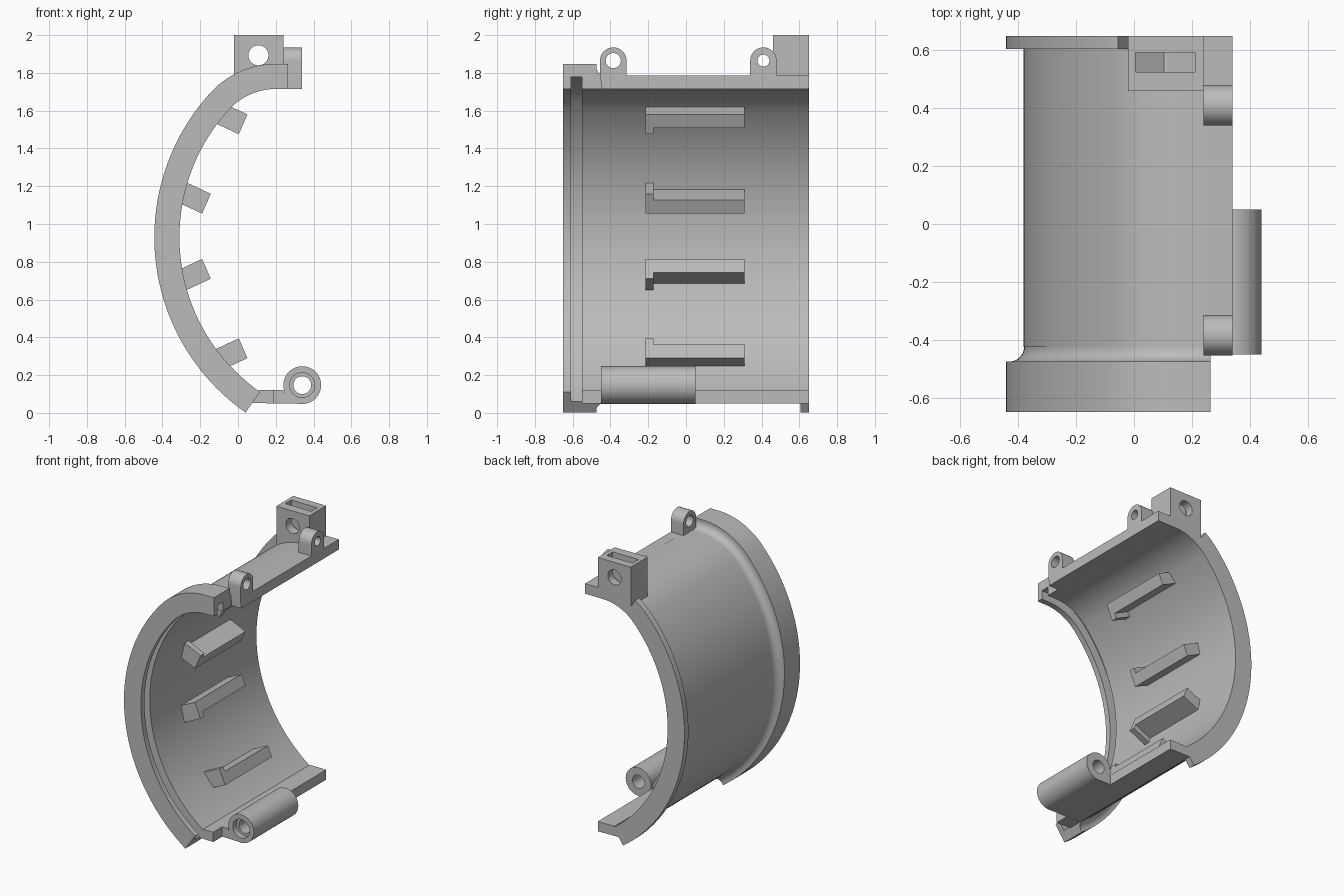
import bpy, bmesh, math
from math import sin, cos, radians, pi

cube = bpy.data.objects.get("Cube")
if cube:
    bpy.data.objects.remove(cube, do_unlink=True)

grey = bpy.data.materials.new("plain grey")
grey.use_nodes = True
COLOUR = (0.5, 0.5, 0.5, 1)
grey.diffuse_color = COLOUR
grey.node_tree.nodes["Principled BSDF"].inputs["Base Color"].default_value = COLOUR

# Main arc centre, and centre of the tighter arc that blends into the flat top
MX, MZ = 0.69, 0.93
TX, TZ = 0.20, 1.38
BLEND = math.atan2(TZ - MZ, TX - MX)
OFFSET = math.hypot(TZ - MZ, TX - MX)
START = radians(235)


def finish(name, bm):
    bmesh.ops.recalc_face_normals(bm, faces=bm.faces)
    mesh = bpy.data.meshes.new(name)
    bm.to_mesh(mesh)
    bm.free()
    mesh.materials.append(grey)
    obj = bpy.data.objects.new(name, mesh)
    bpy.context.collection.objects.link(obj)
    return obj


def loft(name, rings):
    """Skin equal-length closed rings and cap both ends."""
    bm = bmesh.new()
    rows = [[bm.verts.new(p) for p in ring] for ring in rings]
    n = len(rows[0])
    for a, b in zip(rows, rows[1:]):
        for i in range(n):
            j = (i + 1) % n
            bm.faces.new((a[i], a[j], b[j], b[i]))
    bm.faces.new(rows[0])
    bm.faces.new(rows[-1])
    return finish(name, bm)


def prism(name, pts, lo, hi, axis="y"):
    """Extrude a flat profile along y (points are x, z) or x (points are y, z)."""
    def place(p, t):
        return (p[0], t, p[1]) if axis == "y" else (t, p[0], p[1])
    return loft(name, [[place(p, t) for p in pts] for t in (lo, hi)])


def box(name, x, y, z):
    return prism(name, [(x[0], z[0]), (x[1], z[0]), (x[1], z[1]), (x[0], z[1])], *y)


def circle(cx, cz, r, n=48, a0=0, a1=2 * pi):
    full = abs(a1 - a0) > 6.2
    steps = n if full else n + 1
    return [(cx + r * cos(a0 + (a1 - a0) * i / n), cz + r * sin(a0 + (a1 - a0) * i / n))
            for i in range(steps)]


def sweep(name, section, x_end=None, top_angle=90):
    """Sweep a (y, radius) section round the half shell."""
    rings = []
    for i in range(49):
        a = START + (BLEND - START) * i / 48
        rings.append([(MX + r * cos(a), y, MZ + r * sin(a)) for y, r in section])
    for i in range(1, 21):
        a = BLEND + (radians(top_angle) - BLEND) * i / 20
        rings.append([(TX + (r - OFFSET) * cos(a), y, TZ + (r - OFFSET) * sin(a))
                      for y, r in section])
    if x_end:
        rings.append([(x_end, y, TZ + r - OFFSET) for y, r in section])
    return loft(name, rings)


def cut(obj, cutter):
    cutter.hide_render = True
    mod = obj.modifiers.new("cut", "BOOLEAN")
    mod.operation, mod.solver, mod.object = "DIFFERENCE", "EXACT", cutter
    bpy.context.view_layer.objects.active = obj
    bpy.ops.object.modifier_apply(modifier=mod.name)
    bpy.data.objects.remove(cutter, do_unlink=True)


parts = []

# Front collar with its inner groove and the concave flare behind it
flare = [(-0.425 + 0.05 * cos(a), 1.12 + 0.05 * sin(a))
         for a in [pi + pi / 2 * i / 8 for i in range(9)]]
parts.append(sweep("front_collar", [
    (-0.65, 1.0), (-0.65, 1.133), (-0.475, 1.133), *flare, (-0.425, 1.0),
    (-0.55, 1.0), (-0.55, 1.063), (-0.61, 1.063), (-0.61, 1.0)], 0.265))

# Shell wall, its flat top edge, and the back rim
parts.append(sweep("shell_wall", [(-0.425, 1.0), (-0.425, 1.072), (0.65, 1.072), (0.65, 1.0)], 0.265))
parts.append(box("top_ledge", (0.265, 0.34), (-0.45, 0.65), (1.715, 1.787)))
parts.append(sweep("back_rim", [(0.605, 1.05), (0.605, 1.133), (0.65, 1.133), (0.65, 1.05)],
                   top_angle=123))

# Bottom ledge: a short front tab and the long strip
for name, x, y0, y1 in (("bottom_tab", 0.19, -0.55, -0.45), ("bottom_ledge", 0.24, -0.45, 0.65)):
    parts.append(prism(name, [(0.076, 0.053), (x, 0.05), (x, 0.12), (0.11, 0.12)], y0, y1))

# Hinge barrel with bore and counterbore
HX, HZ = 0.34, 0.147
barrel = prism("hinge_barrel", circle(HX, HZ, 0.1), -0.45, 0.05)
cut(barrel, prism("bore", circle(HX, HZ, 0.047), -0.6, 0.2))
cut(barrel, prism("counterbore", circle(HX, HZ, 0.066), -0.6, -0.41))
parts.append(barrel)
parts.append(prism("hinge_foot", [(0.23, 0.05), (HX, 0.048), (0.27, 0.09), (0.23, 0.12)], -0.45, 0.05))

# Two rounded lugs on the top edge
for name, y, bore in (("front_lug", -0.385, 0.04), ("back_lug", 0.41, 0.032)):
    outline = circle(y, 1.865, 0.07, 24, 0, pi) + [(y - 0.07, 1.76), (y + 0.07, 1.76)]
    lug = prism(name, outline, 0.24, 0.34, "x")
    cut(lug, prism("lug_bore", circle(y, 1.865, bore, 32), 0.1, 0.5, "x"))
    parts.append(lug)

# Clamp block with a bolt hole and a pointed nut pocket
block = box("clamp_block", (-0.02, 0.24), (0.46, 0.65), (1.72, 2.0))
cut(block, prism("nut_pocket", [(0.005, 2.1), (0.005, 1.83), (0.108, 1.772), (0.21, 1.83), (0.21, 2.1)],
                 0.525, 0.592))
cut(block, prism("bolt_hole", circle(0.108, 1.893, 0.053), 0.3, 0.8))
parts.append(block)

# Inner ribs: a long strip with a deeper hook at its front, mirrored top to bottom
U = (-0.906, 0.423)
for label, corner, side in (("outer", (0.05, 1.58), -1), ("inner", (-0.19, 1.055), 1)):
    for half, flip in (("upper", 1), ("lower", -1)):
        for kind, width, y0, y1 in (("rib", 0.08, -0.18, 0.31), ("hook", 0.115, -0.215, -0.172)):
            v = (0.4 * side, 0.91 * side)
            pts = []
            for s, t in ((0, 0), (0.15, 0), (0.15, width), (0, width)):
                x = corner[0] + U[0] * s + v[0] * t
                z = corner[1] + U[1] * s + v[1] * t
                pts.append((x, 0.935 + flip * (z - 0.935)))
            parts.append(prism(f"{half}_{label}_{kind}", pts, y0, y1))

# Smooth the curved faces and keep the edges sharp
bpy.ops.object.select_all(action="DESELECT")
for obj in parts:
    obj.select_set(True)
bpy.context.view_layer.objects.active = parts[0]
bpy.ops.object.shade_smooth_by_angle(angle=radians(30))
